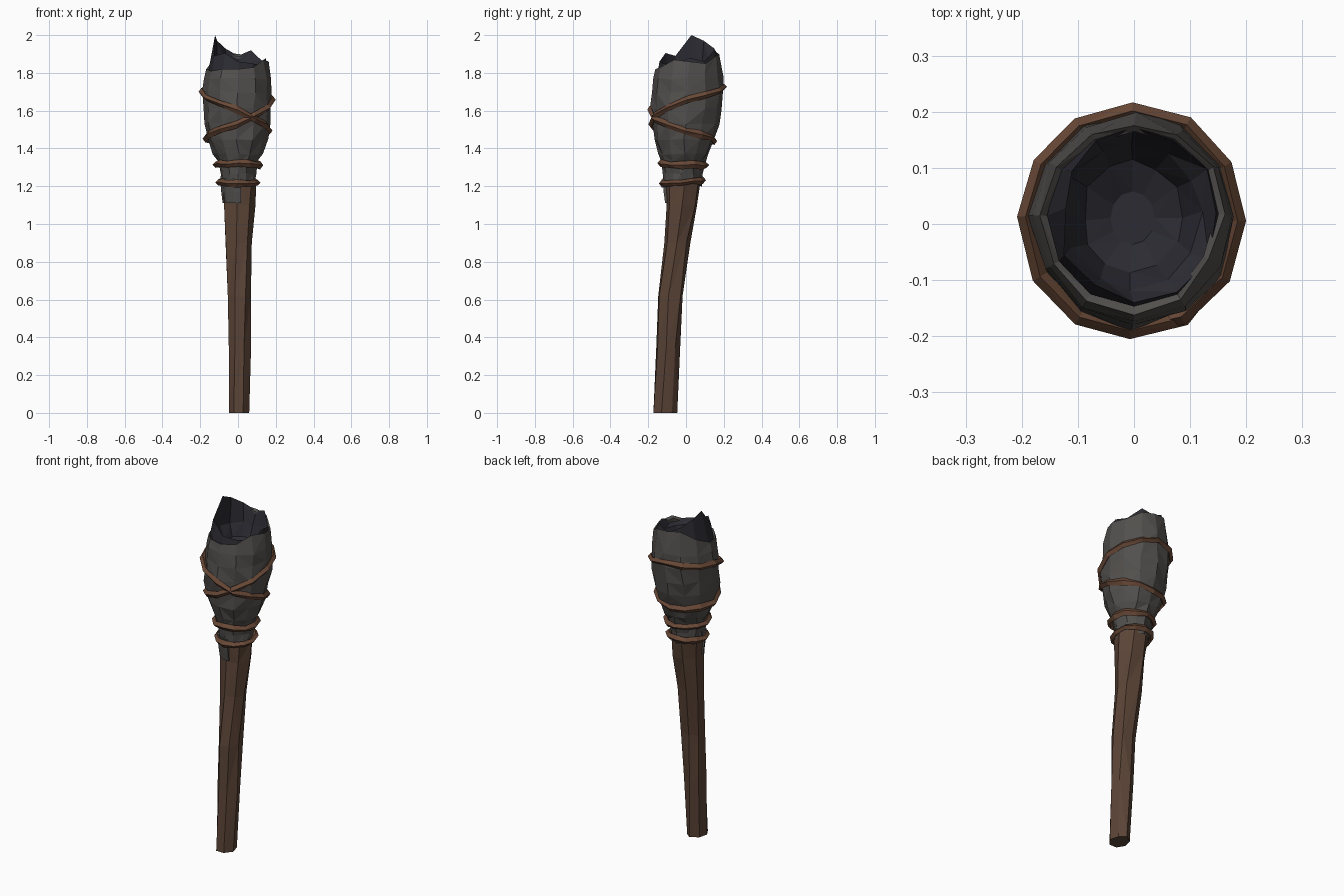
import bpy, bmesh, random
from math import sin, cos, pi, radians
from mathutils import Vector

random.seed(4)
cube = bpy.data.objects.get("Cube")
if cube:
    bpy.data.objects.remove(cube)

SIDES = 12


def material(name, color):
    m = bpy.data.materials.new(name)
    m.use_nodes = True
    m.diffuse_color = (*color, 1)
    bsdf = m.node_tree.nodes["Principled BSDF"]
    bsdf.inputs["Base Color"].default_value = (*color, 1)
    bsdf.inputs["Roughness"].default_value = 0.9
    return m


wood = material("wood", (0.105, 0.058, 0.038))
cloth = material("cloth", (0.085, 0.08, 0.075))
char = material("char", (0.024, 0.024, 0.032))
leather = material("leather", (0.14, 0.066, 0.038))


def jitter(p, amount):
    return p + Vector([random.uniform(-amount, amount) for _ in range(3)])


def lerp_table(table, t):
    """Interpolate rows of (key, values...) at t."""
    for a, b in zip(table, table[1:]):
        if t <= b[0]:
            break
    f = (t - a[0]) / (b[0] - a[0])
    return [u + (v - u) * f for u, v in zip(a[1:], b[1:])]


def loft(name, rings, mat, cap_start=False, cap_end=False, loop=False):
    """Skin closed rings of points with flat triangles."""
    bm = bmesh.new()
    rows = [[bm.verts.new(p) for p in ring] for ring in rings]
    pairs = list(zip(rows, rows[1:])) + ([(rows[-1], rows[0])] if loop else [])
    n = len(rows[0])
    for a, b in pairs:
        for i in range(n):
            j = (i + 1) % n
            if random.random() < 0.5:
                tris = ((a[i], a[j], b[j]), (a[i], b[j], b[i]))
            else:
                tris = ((a[i], a[j], b[i]), (a[j], b[j], b[i]))
            for tri in tris:
                bm.faces.new(tri)
    if cap_start:
        bm.faces.new(rows[0][::-1])
    if cap_end:
        bm.faces.new(rows[-1])
    bmesh.ops.recalc_face_normals(bm, faces=bm.faces)
    mesh = bpy.data.meshes.new(name)
    bm.to_mesh(mesh)
    bm.free()
    mesh.materials.append(mat)
    obj = bpy.data.objects.new(name, mesh)
    bpy.context.collection.objects.link(obj)
    return obj


def ellipse_point(angle, z, cx, cy, rx, ry):
    """Angle 0 is the front and 90 degrees is +x."""
    return Vector((cx + rx * sin(angle), cy - ry * cos(angle), z))


# Wrapped head outline: z, centre x, centre y, radius x, radius y
HEAD = [
    (1.17, 0, -0.02, 0.088, 0.094),
    (1.26, 0, -0.02, 0.095, 0.105),
    (1.33, 0, -0.015, 0.108, 0.115),
    (1.37, 0, -0.012, 0.132, 0.135),
    (1.45, -0.005, -0.01, 0.16, 0.16),
    (1.60, -0.005, 0.003, 0.18, 0.19),
    (1.70, -0.003, 0.01, 0.182, 0.19),
    (1.82, 0, 0.015, 0.167, 0.174),
    (2.02, 0, 0.03, 0.125, 0.135),
]


def head_point(angle, z, offset=0.0):
    cx, cy, rx, ry = lerp_table(HEAD, z)
    return ellipse_point(angle, z, cx, cy, rx + offset, ry + offset)


ANGLES = [2 * pi * i / SIDES for i in range(SIDES)]

# Crooked wooden handle
HANDLE = [
    (0, 0.006, -0.112, 0.056, 0.062),
    (0.35, 0.005, -0.098, 0.061, 0.066),
    (0.62, 0.003, -0.082, 0.066, 0.067),
    (0.90, 0.003, -0.045, 0.074, 0.068),
    (1.10, 0.006, -0.022, 0.085, 0.083),
    (1.22, 0.006, -0.018, 0.095, 0.094),
]
rings = []
for k, (z, *shape) in enumerate(HANDLE):
    ring = [ellipse_point(2 * pi * (i + 0.5) / 7 + 0.07 * k, z, *shape) for i in range(7)]
    rings.append([p + Vector((random.uniform(-.006, .006), random.uniform(-.006, .006), 0))
                  for p in ring])
loft("handle", rings, wood, cap_start=True, cap_end=True)

# Cloth wrapping with an uneven, folded-in top edge
cloth_top = [1.82, 1.83, 1.87, 1.86, 1.85, 1.89, 1.90, 1.91, 1.86, 1.82, 1.81, 1.82]
rings = [[jitter(head_point(a, z), 0.007) for a in ANGLES]
         for z in (1.2, 1.26, 1.33, 1.37, 1.45, 1.53, 1.61, 1.70, 1.77)]
rings.append([head_point(a, z, random.uniform(-0.004, 0.004))
              for a, z in zip(ANGLES, cloth_top)])
rings.append([head_point(a, z - 0.012, -0.016) for a, z in zip(ANGLES, cloth_top)])
rings.append([head_point(a, 1.77, -0.02) for a in ANGLES])
loft("cloth_wrap", rings, cloth)

# Loose cloth end hanging below the lower tie
flap = []
for z, inner, outer in ((1.11, 0.076, 0.092), (1.17, 0.08, 0.1), (1.24, 0.085, 0.106)):
    arc = [radians(d) for d in (-75, -45, -15, 10)]
    ring = [ellipse_point(a, z, 0, -0.02, outer - 0.008, outer) for a in arc]
    ring += [ellipse_point(a, z, 0, -0.02, inner - 0.008, inner) for a in reversed(arc)]
    flap.append(ring)
loft("cloth_end", flap, cloth, cap_start=True, cap_end=True)

# Charred hollow core with a jagged rim
rim = [1.86, 1.85, 1.84, 1.88, 1.86, 1.92, 1.89, 1.93, 1.97, 2.0, 1.89, 1.905]
rings = [
    [head_point(a, 1.76, -0.024) for a in ANGLES],
    [head_point(a, 1.82, -0.012) for a in ANGLES],
    [head_point(a, z, -0.008) for a, z in zip(ANGLES, rim)],
    [jitter(head_point(a, 1.82, -0.045), 0.008) for a in ANGLES],
    [jitter(head_point(a, 1.75, -0.085), 0.006) for a in ANGLES],
    [head_point(a, 1.72, -0.14) for a in ANGLES],
]
loft("charred_core", rings, char, cap_end=True)


def strap(name, path, height, depth):
    """Diamond-section strip along a closed path of (angle, centre point)."""
    sections = []
    for angle, p in path:
        out = Vector((sin(angle), -cos(angle), 0))
        up = Vector((0, 0, height * random.uniform(0.75, 1.2)))
        p = jitter(p, 0.004)
        sections.append([p + out * depth, p + up, p - out * depth, p - up])
    loft(name, sections, leather, loop=True)


# Two level ties around the neck
for name, z, tilt in (("lower_tie", 1.222, 0.008), ("upper_tie", 1.315, -0.004)):
    path = [(a, head_point(a, z - tilt * cos(a), 0.009)) for a in ANGLES]
    strap(name, path, 0.019, 0.016)

# One crossed strap winding twice round the head: degrees, z
WIND = [(-90, 1.70), (0, 1.605), (22, 1.565), (90, 1.49), (180, 1.44), (270, 1.45),
        (360, 1.53), (382, 1.565), (450, 1.66), (540, 1.725), (630, 1.70)]
path = []
for i in range(2 * SIDES):
    degrees = -90 + i * 360 / SIDES
    a = radians(degrees)
    path.append((a, head_point(a, lerp_table(WIND, degrees)[0], 0.006)))
strap("crossed_strap", path, 0.02, 0.015)
